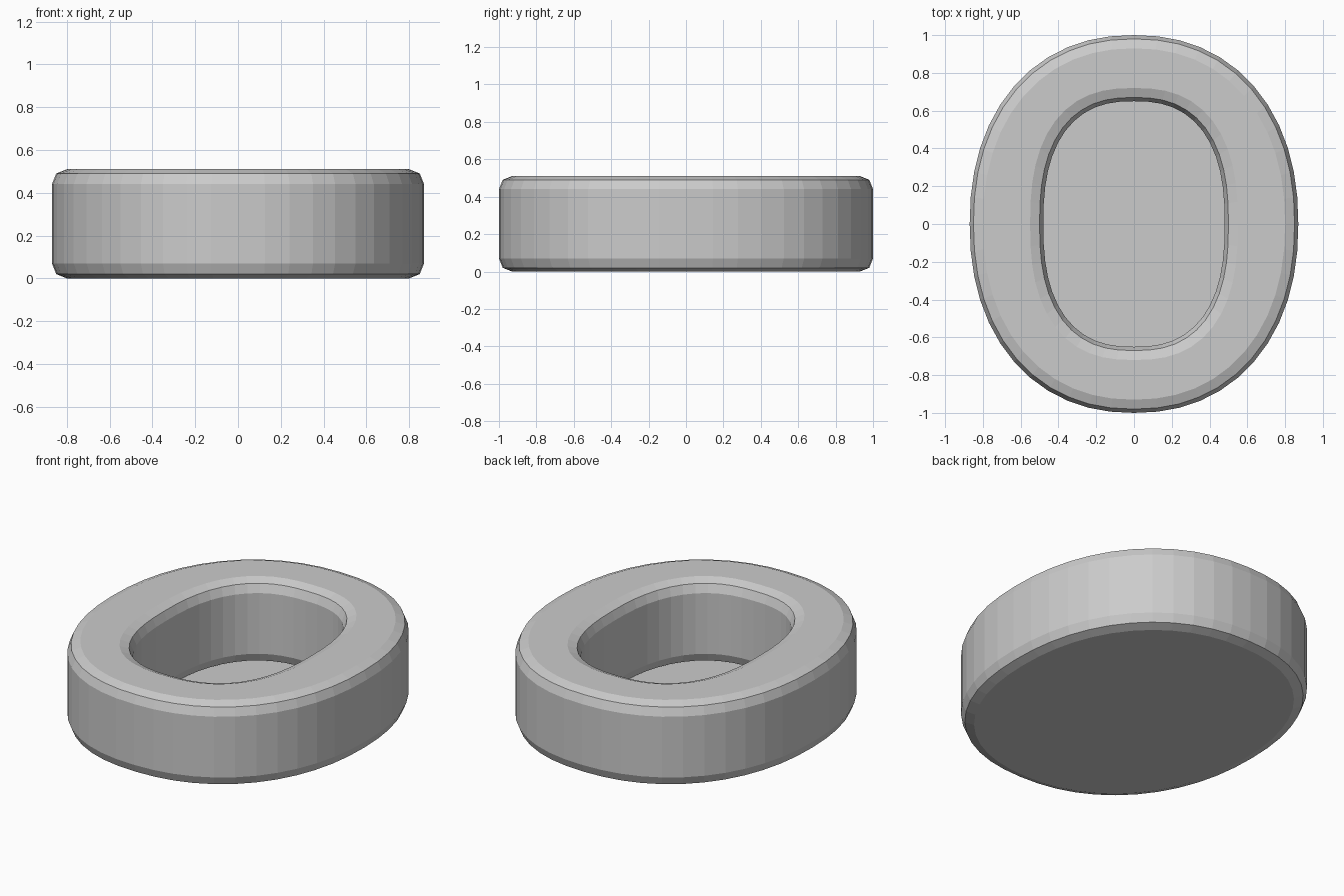
import bpy, bmesh, math

cube = bpy.data.objects.get("Cube")
if cube:
    bpy.data.objects.remove(cube, do_unlink=True)

SEGMENTS = 48
HEIGHT = 0.51
FLOOR = 0.004
BEVEL = [(0.07, 0.0), (0.02, 0.02), (0.0, 0.07)]  # (inset, distance from the cap)

grey = bpy.data.materials.new("plain grey")
grey.use_nodes = True
grey.diffuse_color = (0.6, 0.6, 0.6, 1)
grey.node_tree.nodes["Principled BSDF"].inputs["Base Color"].default_value = (0.6, 0.6, 0.6, 1)


def oval(bm, half_x, half_y, power, z):
    """One closed ring of vertices on a softly squared oval."""
    ring = []
    for i in range(SEGMENTS):
        a = 2 * math.pi * i / SEGMENTS
        c, s = math.cos(a), math.sin(a)
        x = math.copysign(abs(c) ** (2 / power), c) if abs(c) > 1e-6 else 0
        y = math.copysign(abs(s) ** (2 / power), s) if abs(s) > 1e-6 else 0
        # blend with a true ellipse to keep the spacing even near the axes
        r = (abs(c) ** power + abs(s) ** power) ** (-1 / power)
        x, y = (x + c * r) / 2, (y + s * r) / 2
        k = (abs(x) ** power + abs(y) ** power) ** (-1 / power)
        ring.append(bm.verts.new((half_x * x * k, half_y * y * k, z)))
    return ring


bm = bmesh.new()
rings = []

# Outer wall, bevelled at both ends
for inset, z in BEVEL:
    rings.append(oval(bm, 0.87 - inset, 1.0 - inset, 2.2, z))
for inset, z in reversed(BEVEL):
    rings.append(oval(bm, 0.87 - inset, 1.0 - inset, 2.2, HEIGHT - z))

# Inner wall, from the rim down to the thin floor
for inset, z in BEVEL:
    rings.append(oval(bm, 0.48 + inset, 0.65 + inset, 2.5, HEIGHT - z))
for inset, z in reversed(BEVEL):
    rings.append(oval(bm, 0.48 + inset, 0.65 + inset, 2.5, max(z, FLOOR)))

# Walls and top rim
for low, high in zip(rings, rings[1:]):
    for i in range(SEGMENTS):
        j = (i + 1) % SEGMENTS
        bm.faces.new((low[i], low[j], high[j], high[i]))

# Underside and floor
bm.faces.new(list(reversed(rings[0])))
bm.faces.new(rings[-1])
bmesh.ops.recalc_face_normals(bm, faces=bm.faces[:])

mesh = bpy.data.meshes.new("oval_dish")
bm.to_mesh(mesh)
bm.free()
mesh.materials.append(grey)
dish = bpy.data.objects.new("oval_dish", mesh)
bpy.context.collection.objects.link(dish)
